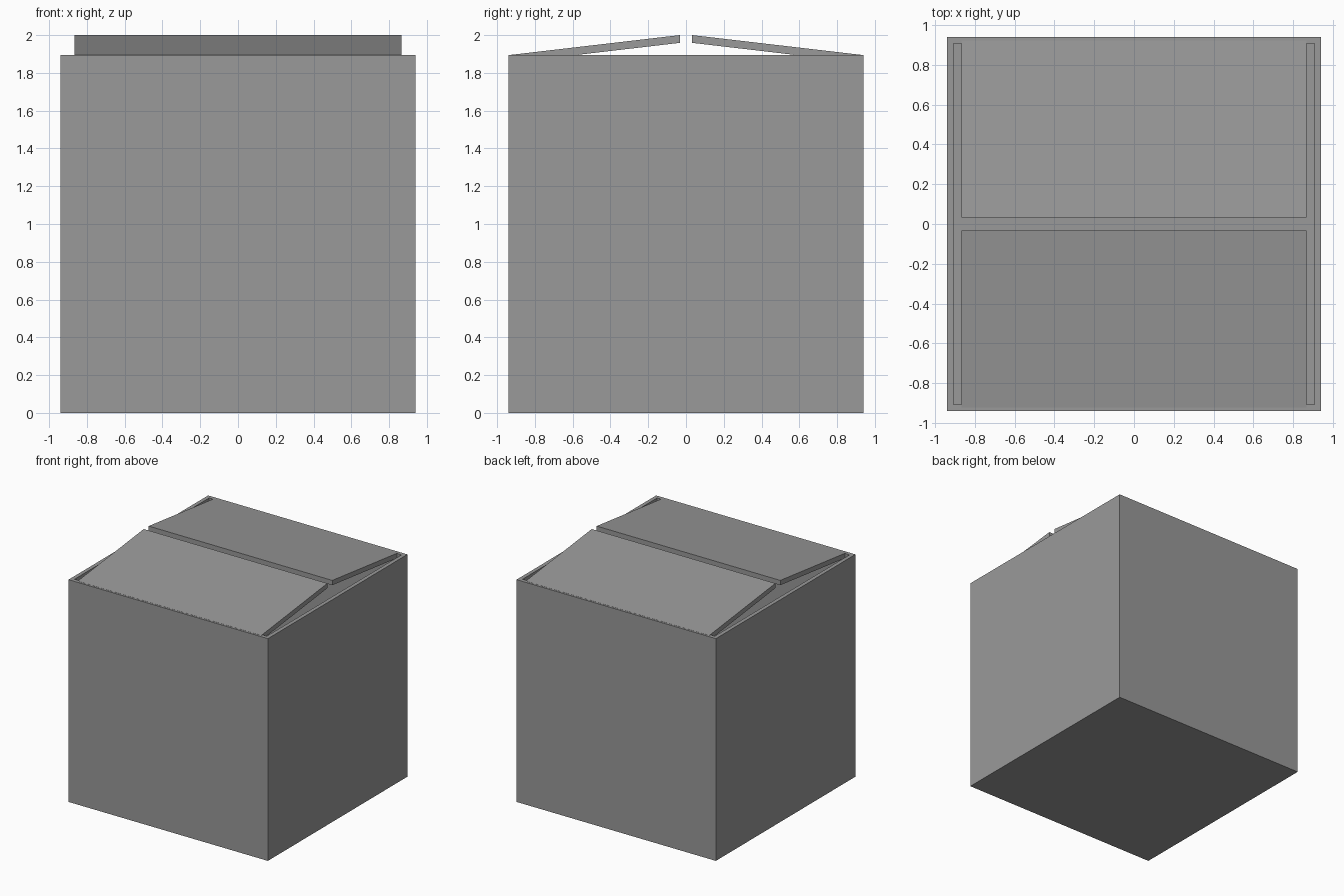
import bpy, bmesh

if "Cube" in bpy.data.objects:
    bpy.data.objects.remove(bpy.data.objects["Cube"])

HALF = 0.94      # outer half width
WALL = 0.033     # wall thickness
RIM = 1.895      # height of the open rim
FLAP_X = 0.866   # half length of a lid flap

grey = bpy.data.materials.new("dark_grey")
grey.diffuse_color = (0.32, 0.32, 0.32, 1)
grey.use_nodes = True
grey.node_tree.nodes["Principled BSDF"].inputs["Base Color"].default_value = grey.diffuse_color


def make_object(name, bm):
    bmesh.ops.recalc_face_normals(bm, faces=bm.faces)
    mesh = bpy.data.meshes.new(name)
    bm.to_mesh(mesh)
    bm.free()
    mesh.materials.append(grey)
    obj = bpy.data.objects.new(name, mesh)
    bpy.context.collection.objects.link(obj)
    return obj


# Hollow box: inset the top face and push it down to the floor
bm = bmesh.new()
bmesh.ops.create_cube(bm, size=1)
for v in bm.verts:
    v.co = (v.co.x * 2 * HALF, v.co.y * 2 * HALF, (v.co.z + 0.5) * RIM)
bm.normal_update()
top = max(bm.faces, key=lambda f: f.calc_center_median().z)
bmesh.ops.inset_region(bm, faces=[top], thickness=WALL, use_even_offset=True)
inner = bmesh.ops.extrude_discrete_faces(bm, faces=[top])["faces"][0]
for v in inner.verts:
    v.co.z = WALL
make_object("box_body", bm)


# Lid flaps: slanted profile hinged at the rim, extruded along x
def lid_flap(name, side):
    profile = [(0.033, 2.0), (0.033, 1.959), (0.92, 1.855), (0.923, 1.896)]
    bm = bmesh.new()
    face = bm.faces.new([bm.verts.new((-FLAP_X, side * y, z)) for y, z in profile])
    ext = bmesh.ops.extrude_face_region(bm, geom=[face])["geom"]
    verts = [g for g in ext if isinstance(g, bmesh.types.BMVert)]
    bmesh.ops.translate(bm, verts=verts, vec=(2 * FLAP_X, 0, 0))
    make_object(name, bm)


lid_flap("front_flap", -1)
lid_flap("back_flap", 1)
